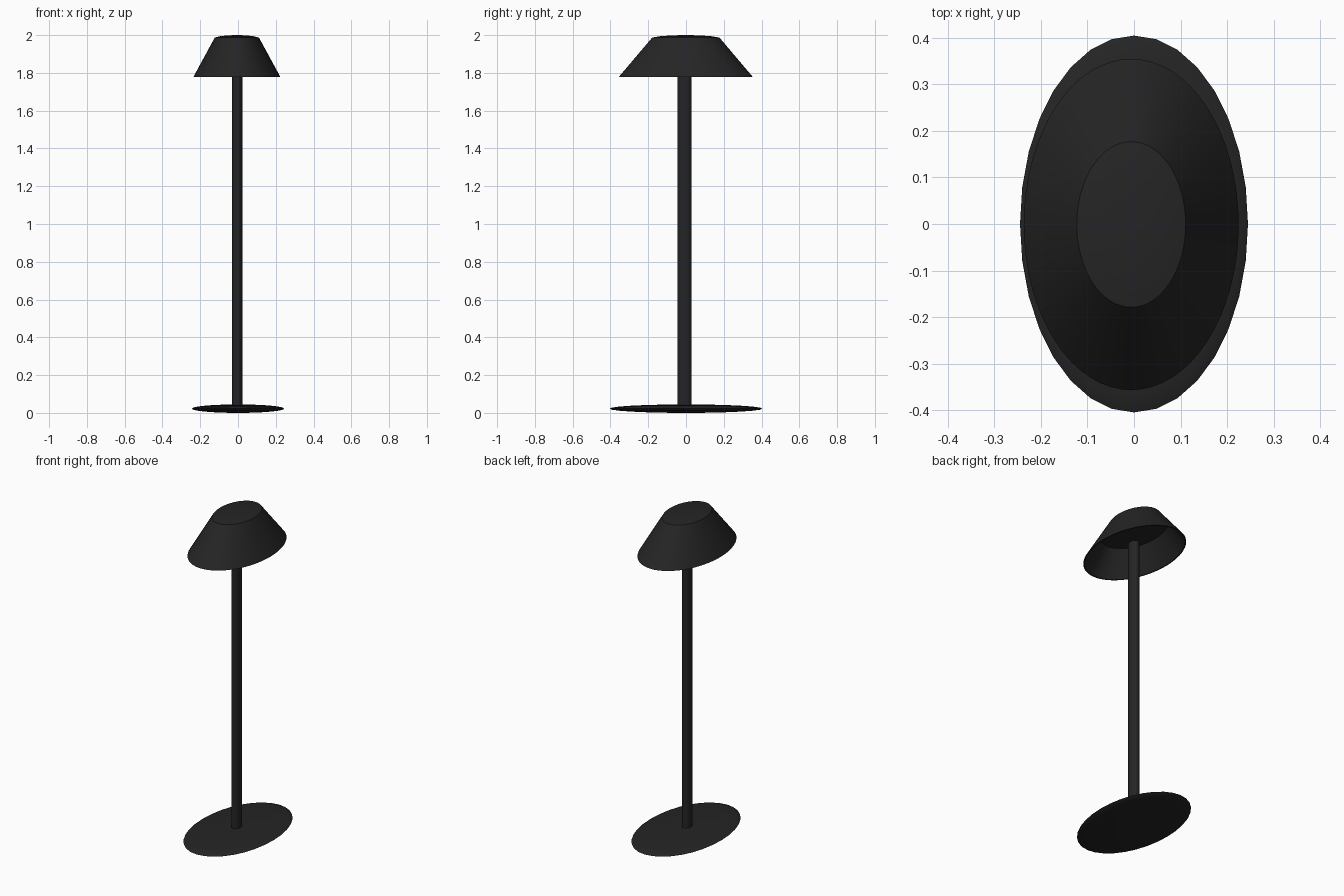
import bpy, math

if "Cube" in bpy.data.objects:
    bpy.data.objects.remove(bpy.data.objects["Cube"])

black = bpy.data.materials.new("matte_black")
black.diffuse_color = (0.018, 0.018, 0.019, 1)
black.use_nodes = True
black.node_tree.nodes["Principled BSDF"].inputs["Base Color"].default_value = black.diffuse_color


def lathe(name, profile, center, sides, angle=30):
    """Oval lathe: profile points are (x radius, y radius, z); zero radius is a pole point."""
    verts, faces, rings = [], [], []
    for rx, ry, z in profile:
        start = len(verts)
        count = 1 if rx == 0 else sides
        for i in range(count):
            a = 2 * math.pi * i / sides
            verts.append((center[0] + rx * math.cos(a), center[1] + ry * math.sin(a), z))
        rings.append([start + (i % count) for i in range(sides)])
    for low, high in zip(rings, rings[1:]):
        for i in range(sides):
            j = (i + 1) % sides
            quad = (low[i], low[j], high[j], high[i])
            faces.append(tuple(dict.fromkeys(quad)))
    mesh = bpy.data.meshes.new(name)
    mesh.from_pydata(verts, [], faces)
    mesh.materials.append(black)
    obj = bpy.data.objects.new(name, mesh)
    bpy.context.collection.objects.link(obj)
    bpy.context.view_layer.objects.active = obj
    obj.select_set(True)
    bpy.ops.object.shade_smooth_by_angle(angle=math.radians(angle))
    obj.select_set(False)
    return obj


# Thin lens-shaped oval foot
steps = 12
foot = []
for k in range(steps + 1):
    t = math.pi * k / steps
    r = 0 if k in (0, steps) else math.sin(t)
    foot.append((0.245 * r, 0.405 * r, 0.0225 * (1 - math.cos(t))))
lathe("base", foot, (0, 0), 32, 60)

# Slim stem, ending inside the shade
lathe("stem", [(0, 0, 0.03), (0.027, 0.037, 0.03),
               (0.027, 0.037, 1.84), (0, 0, 1.84)], (-0.004, -0.007), 32)

# Open-bottomed shade: inner ceiling, inner wall, rim, outer wall, slightly domed top
lathe("shade", [(0, 0, 1.92), (0.146, 0.234, 1.92), (0.225, 0.349, 1.777),
                (0.231, 0.356, 1.777), (0.117, 0.178, 1.987),
                (0.085, 0.13, 1.995), (0.04, 0.06, 1.999), (0, 0, 2.0)],
      (-0.006, -0.001), 64)
